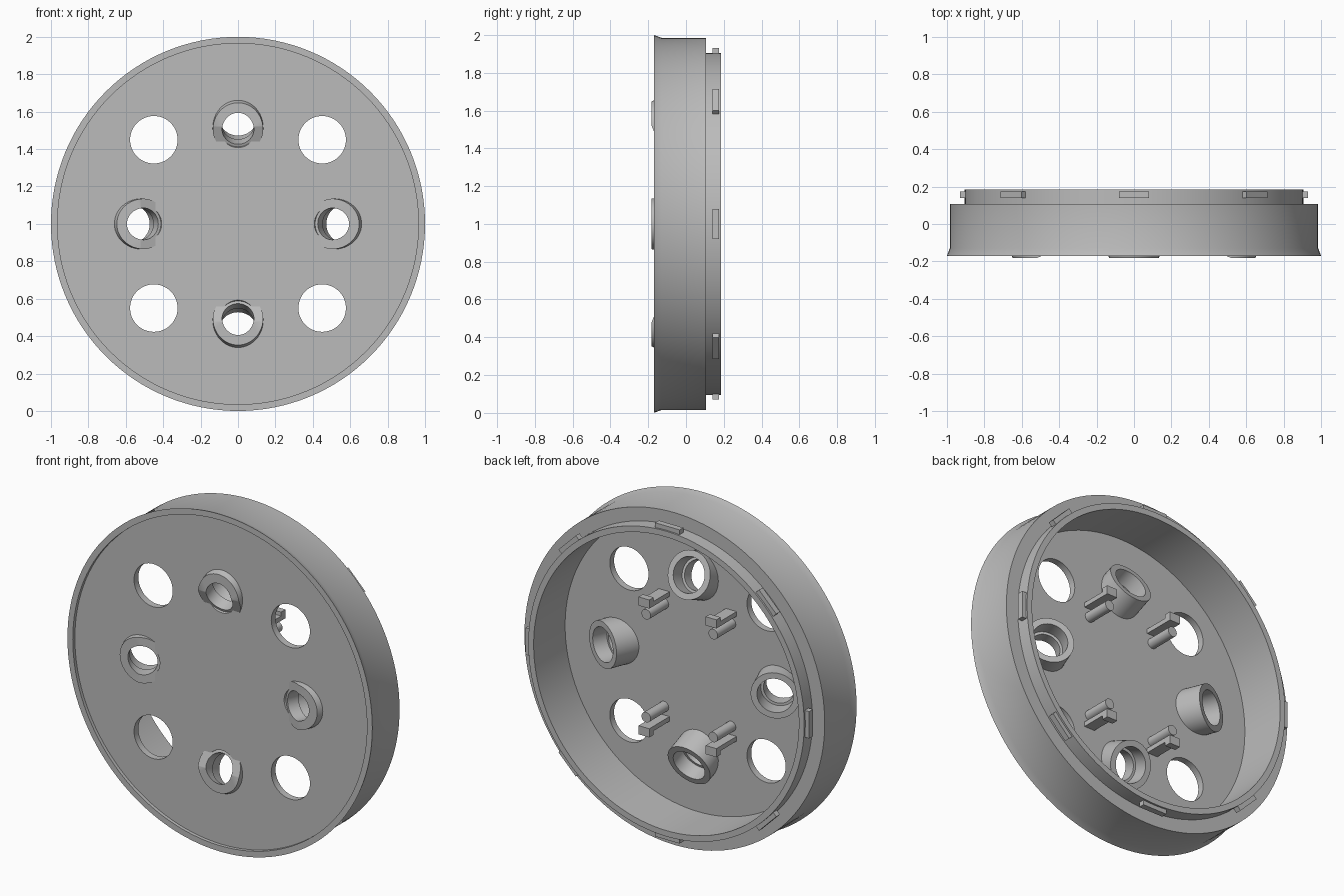
import bpy, bmesh, math
from mathutils import Matrix

cube = bpy.data.objects.get("Cube")
if cube:
    bpy.data.objects.remove(cube, do_unlink=True)

grey = bpy.data.materials.new("plain_grey")
grey.use_nodes = True
grey.diffuse_color = (0.5, 0.5, 0.5, 1)
grey.node_tree.nodes["Principled BSDF"].inputs["Base Color"].default_value = (0.5, 0.5, 0.5, 1)

# Parts are built around a local z axis, which this frame turns to face back (+y)
FRAME = Matrix.Translation((0, 0, 1)) @ Matrix.Rotation(-math.pi / 2, 4, 'X')
T = Matrix.Translation


def turn(degrees, axis='Z'):
    return Matrix.Rotation(math.radians(degrees), 4, axis)


def lathe(bm, profile, steps, matrix=Matrix(), ring=False):
    """Revolve (radius, depth) points; cap both ends, or close into a ring."""
    rows = []
    for r, z in profile:
        angles = [math.tau * i / steps for i in range(steps)]
        rows.append([bm.verts.new(matrix @ T((r * math.cos(a), r * math.sin(a), z)).translation)
                     for a in angles])
    pairs = list(zip(rows, rows[1:]))
    if ring:
        pairs.append((rows[-1], rows[0]))
    else:
        bm.faces.new(rows[0])
        bm.faces.new(rows[-1])
    for a, b in pairs:
        for i in range(steps):
            j = (i + 1) % steps
            bm.faces.new((a[i], a[j], b[j], b[i]))


def box(bm, centre, size, matrix=Matrix()):
    bmesh.ops.create_cube(bm, size=1, matrix=matrix @ T(centre) @ Matrix.Diagonal((*size, 1)))


def finish(name, bm):
    bmesh.ops.recalc_face_normals(bm, faces=bm.faces)
    bm.transform(FRAME)
    mesh = bpy.data.meshes.new(name)
    bm.to_mesh(mesh)
    bm.free()
    mesh.materials.append(grey)
    obj = bpy.data.objects.new(name, mesh)
    bpy.context.collection.objects.link(obj)
    return obj


def smooth(obj):
    bpy.ops.object.select_all(action='DESELECT')
    obj.select_set(True)
    bpy.context.view_layer.objects.active = obj
    bpy.ops.object.shade_smooth_by_angle(angle=math.radians(30))


tube_places = [turn(90 * k) @ T((0.505, 0, -0.176)) @ turn(22, 'Y') for k in range(4)]

# Shallow round housing: recessed front plate, flared rim, wall and back lip
bm = bmesh.new()
lathe(bm, [(0.965, -0.15), (0.965, -0.17), (1, -0.17), (0.985, -0.13), (0.985, 0.107),
           (0.905, 0.107), (0.905, 0.185), (0.87, 0.185), (0.87, -0.11)], 128)
housing = finish("housing", bm)

# Four round holes and four tilted bores through the plate
bm = bmesh.new()
for x in (-0.45, 0.45):
    for y in (-0.45, 0.45):
        lathe(bm, [(0.127, -0.3), (0.127, 0)], 48, T((x, y, 0)))
for place in tube_places:
    lathe(bm, [(0.1, -0.1), (0.1, 0.13)], 48, place)
cutter = finish("hole_cutter", bm)
cutter.hide_render = True
cut = housing.modifiers.new("holes", 'BOOLEAN')
cut.operation = 'DIFFERENCE'
cut.solver = 'EXACT'
cut.object = cutter
bpy.context.view_layer.objects.active = housing
housing.select_set(True)
bpy.ops.object.modifier_apply(modifier=cut.name)
bpy.data.objects.remove(cutter, do_unlink=True)
smooth(housing)

# Tilted stepped tubes, trimmed flat just ahead of the rim
for i, place in enumerate(tube_places):
    bm = bmesh.new()
    lathe(bm, [(0.135, 0), (0.135, 0.16), (0.1, 0.16), (0.1, 0.07), (0.085, 0.07), (0.085, 0)],
          48, place, ring=True)
    bmesh.ops.bisect_plane(bm, geom=bm.verts[:] + bm.edges[:] + bm.faces[:],
                           plane_co=(0, 0, -0.183), plane_no=(0, 0, -1), clear_outer=True)
    bmesh.ops.holes_fill(bm, edges=[e for e in bm.edges if e.is_boundary], sides=0)
    smooth(finish(f"tilted_tube_{i + 1}", bm))

# Small locking tabs around the back lip
bm = bmesh.new()
for k in range(8):
    box(bm, (0.91, 0, 0.157), (0.04, 0.16, 0.035), turn(45 * k))
finish("locking_tabs", bm)

# Hooked clips with round pegs beside them, behind the plate
clips, pegs = bmesh.new(), bmesh.new()
for sx in (-1, 1):
    for sy in (-1, 1):
        box(clips, (sx * 0.22, sy * 0.37, -0.02), (0.07, 0.028, 0.2))
        box(clips, (sx * 0.22, sy * 0.385, 0.06), (0.07, 0.045, 0.04))
        lathe(pegs, [(0.03, -0.12), (0.03, 0.06)], 24, T((sx * 0.22, sy * 0.305, 0)))
finish("hooked_clips", clips)
smooth(finish("round_pegs", pegs))
